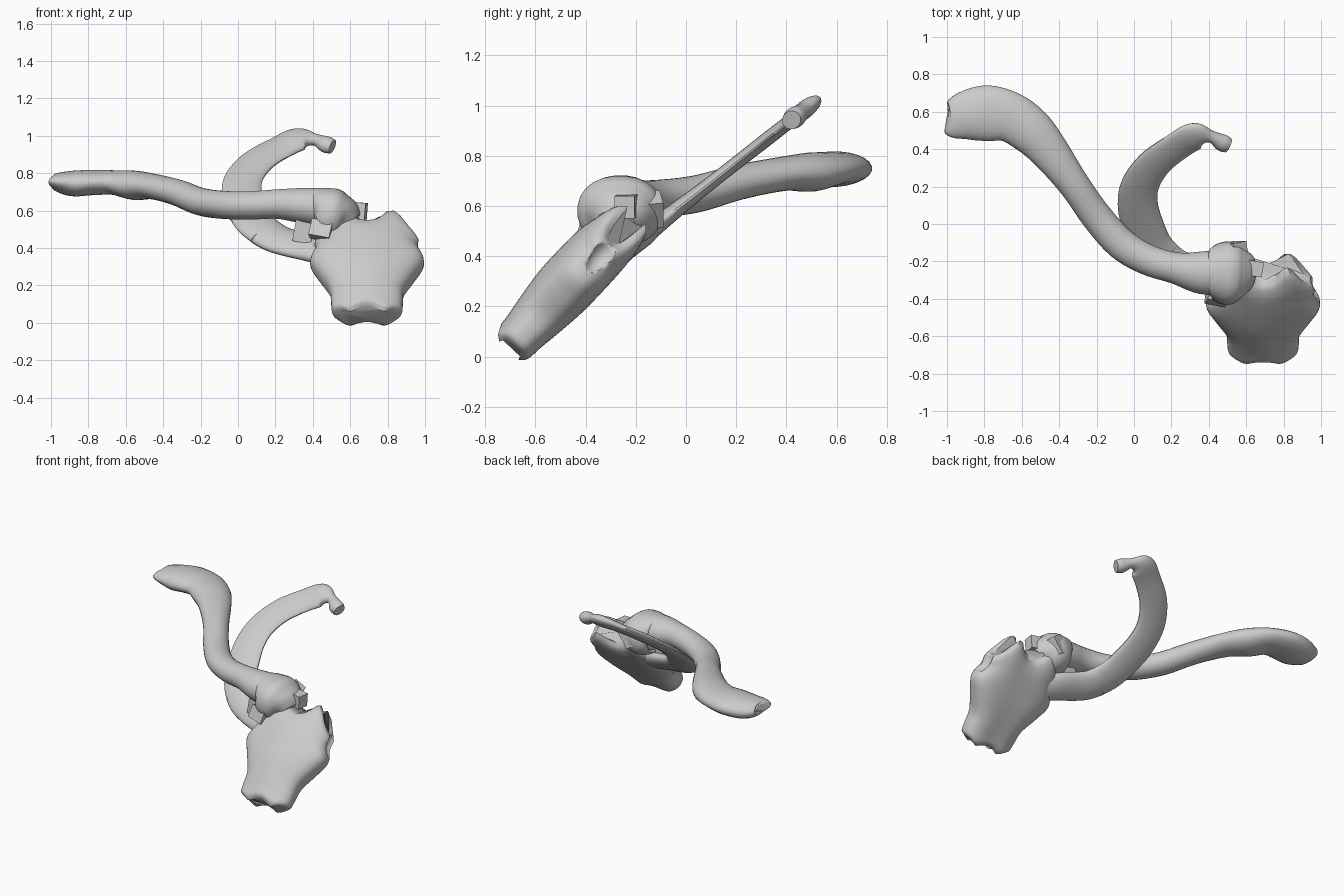
import bpy, bmesh, math
from mathutils import Vector

if "Cube" in bpy.data.objects:
    bpy.data.objects.remove(bpy.data.objects["Cube"])


def finish(name, bm, angle=40):
    bmesh.ops.recalc_face_normals(bm, faces=bm.faces)
    me = bpy.data.meshes.new(name)
    bm.to_mesh(me)
    bm.free()
    ob = bpy.data.objects.new(name, me)
    bpy.context.collection.objects.link(ob)
    bpy.ops.object.select_all(action='DESELECT')
    ob.select_set(True)
    bpy.context.view_layer.objects.active = ob
    bpy.ops.object.shade_smooth_by_angle(angle=math.radians(angle))
    return ob


def skin(bm, rings):
    n = len(rings[0])
    vs = [[bm.verts.new(p) for p in r] for r in rings]
    for a, b in zip(vs, vs[1:]):
        for i in range(n):
            j = (i + 1) % n
            bm.faces.new((a[i], a[j], b[j], b[i]))
    bm.faces.new(vs[0])
    bm.faces.new(vs[-1][::-1])


def spline(rows, steps):
    """Catmull-Rom through rows of equal length."""
    out = []
    for i in range(len(rows) - 1):
        p0, p1 = rows[max(i - 1, 0)], rows[i]
        p2, p3 = rows[i + 1], rows[min(i + 2, len(rows) - 1)]
        for k in range(steps):
            t = k / steps
            out.append([0.5 * (2 * b + (c - a) * t + (2 * a - 5 * b + 4 * c - d) * t * t
                        + (3 * b - a - 3 * c + d) * t ** 3)
                        for a, b, c, d in zip(p0, p1, p2, p3)])
    return out + [list(rows[-1])]


def spow(v, e):
    return math.copysign(abs(v) ** e, v)


def loft(name, rows, up=(0, 0, 1), sides=24, steps=5, e=1.0):
    """Rows are x, y, z, half width, half height."""
    rows = spline(rows, steps)
    pts = [Vector(r[:3]) for r in rows]
    rings = []
    for i, r in enumerate(rows):
        t = (pts[min(i + 1, len(pts) - 1)] - pts[max(i - 1, 0)]).normalized()
        w = t.cross(Vector(up)).normalized()
        h = w.cross(t)
        ring = []
        for k in range(sides):
            a = 2 * math.pi * (k + 0.5) / sides
            ring.append(pts[i] + w * (r[3] * spow(math.cos(a), e)) + h * (r[4] * spow(math.sin(a), e)))
        rings.append(ring)
    bm = bmesh.new()
    skin(bm, rings)
    return finish(name, bm)


# Collar bone: flat outer end, S-shaped shaft, thick inner end
loft("collar_bone", [
    (-1.0, .555, .76, .06, .02), (-.975, .555, .755, .10, .045),
    (-.89, .58, .745, .135, .068), (-.78, .592, .75, .15, .068),
    (-.66, .57, .75, .135, .066), (-.55, .495, .735, .125, .078),
    (-.45, .385, .728, .105, .068), (-.32, .21, .695, .084, .07),
    (-.20, .04, .648, .084, .074), (-.07, -.105, .63, .086, .075),
    (.07, -.19, .628, .083, .076), (.22, -.235, .635, .085, .08),
    (.36, -.26, .625, .115, .098), (.50, -.26, .61, .12, .11)])

# First rib and its cartilage lie in one sloping plane
SLOPE = 0.78


def in_plane(rows):
    return [(x, y, .615 + SLOPE * y, w, h) for x, y, w, h in rows]


PLANE_UP = (0, -SLOPE, 1)
loft("first_rib", in_plane([
    (.505, .42, .042, .036), (.47, .435, .048, .042), (.41, .468, .034, .03),
    (.33, .472, .085, .036), (.23, .415, .088, .028), (.11, .325, .095, .028),
    (.035, .215, .102, .027), (.02, .11, .108, .027), (.045, 0, .112, .03),
    (.095, -.11, .11, .036), (.155, -.175, .108, .042)]), PLANE_UP)
loft("rib_cartilage", in_plane([
    (.15, -.172, .108, .045), (.21, -.215, .105, .045), (.30, -.25, .102, .045),
    (.40, -.28, .098, .05), (.50, -.325, .09, .05)]), PLANE_UP)

# Breastbone top: profile rows are centre z, half width, half thickness
rows = spline([(.045, .155, .06), (.06, .185, .085), (.10, .192, .092), (.165, .20, .105),
               (.25, .26, .118), (.325, .305, .12), (.40, .275, .118),
               (.445, .28, .11), (.48, .26, .09), (.495, .23, .055)], 4)
N = Vector((0, -.728, .685))
U = Vector((0, .685, .728))
rings = []
for z, hw, th in rows:
    t = (z - .045) / .45
    ring = []
    for k in range(48):
        a = 2 * math.pi * k / 48
        s, d = spow(math.cos(a), .8), spow(math.sin(a), .75)
        bump = math.exp(-((abs(s) - .55) / .26) ** 2)
        lift = t ** 4 * (.085 * bump - .05 * s ** 4) - (1 - t) ** 6 * .025 * bump
        front = 1 + .10 * math.exp(-(s / .4) ** 2) if d > 0 else 1 - .1 * math.exp(-(s / .5) ** 2)
        p = Vector((.69 + hw * s, -.675 + (z - .055) * .94, z))
        ring.append(p + N * (th * d * front) + U * (lift * 1.2))
    rings.append(ring)
bm = bmesh.new()
skin(bm, rings)
breastbone = finish("breastbone", bm)

# Hollow for the opposite joint
bm = bmesh.new()
bmesh.ops.create_uvsphere(bm, u_segments=24, v_segments=16, radius=1)
for v in bm.verts:
    c = v.co.copy()
    v.co = Vector((1.005 + .07 * c.x, -.325, .41)) + U * (.10 * c.y) + N * (.055 * c.z)
cutter = finish("hollow_cutter", bm)
cutter.hide_render = True
cutter.hide_set(True)
mod = breastbone.modifiers.new("hollow", 'BOOLEAN')
mod.operation = 'DIFFERENCE'
mod.object = cutter

# Joint capsule around the inner end of the collar bone
loft("joint_capsule", [
    (.405, -.26, .60, .122, .112), (.43, -.26, .60, .148, .125),
    (.48, -.262, .585, .168, .14), (.53, -.265, .57, .165, .135),
    (.58, -.27, .555, .13, .105), (.62, -.28, .53, .08, .06)], e=.9)

# Flat ligament bands
S = 2 ** .5
for name, a, b, w, h, up in [
    ("upper_ligament", (.50, -.215, .61), (.685, -.245, .595), .04, .045, (0, 0, 1)),
    ("front_ligament", (.39, -.375, .505), (.50, -.395, .485), .045, .04, (0, -1, .3)),
    ("back_ligament", (.50, -.14, .61), (.57, -.125, .56), .06, .035, (0, 1, 0)),
    ("lower_ligament", (.36, -.27, .55), (.34, -.27, .43), .05, .045, (0, -1, 0)),
]:
    loft(name, [(*a, w * S, h * S), (*b, w * S, h * S)], up, sides=4, steps=3)
